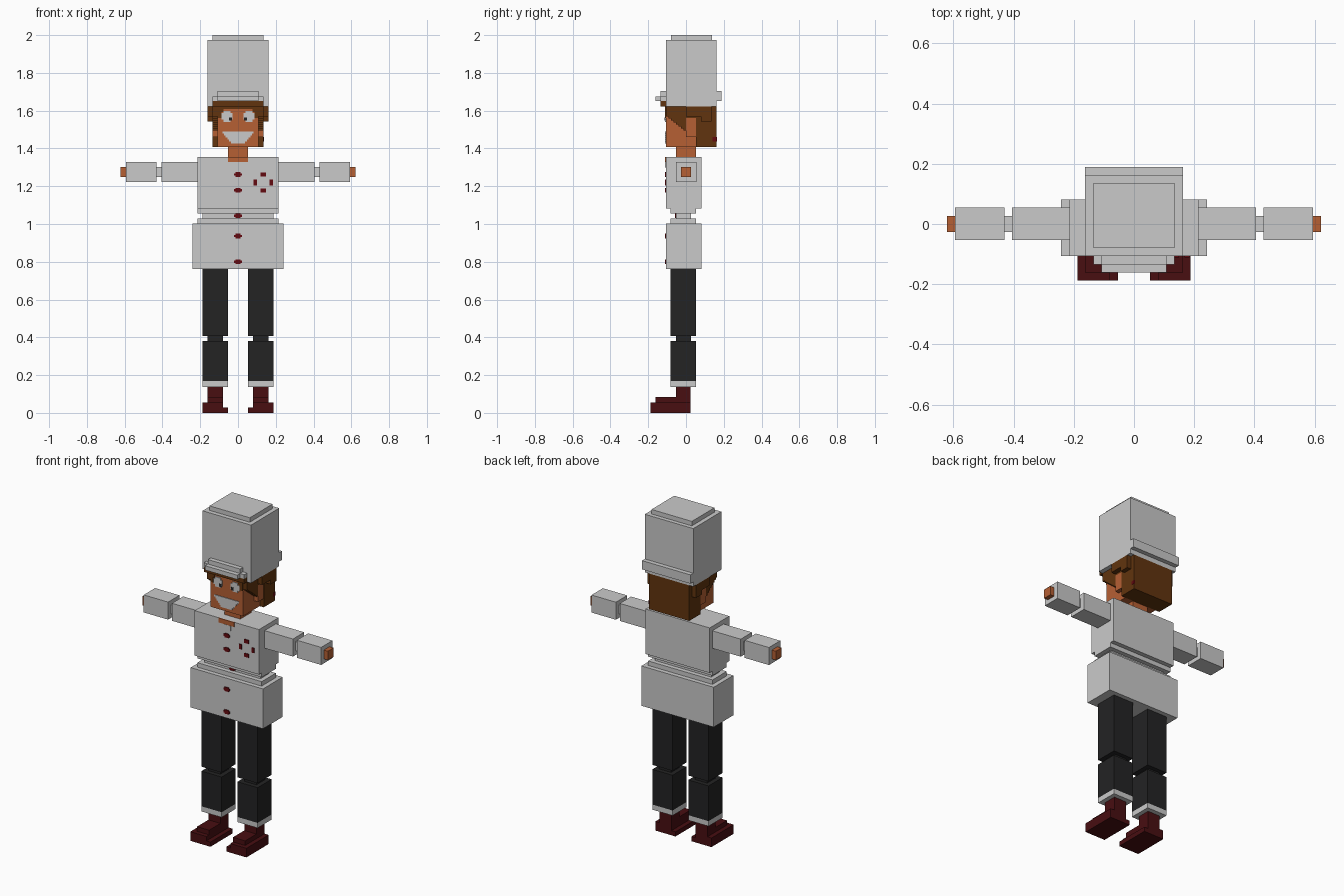
import bpy, bmesh


def material(name, r, g, b):
    m = bpy.data.materials.new(name)
    lin = [((c / 255 + 0.055) / 1.055) ** 2.4 if c > 10 else c / 255 / 12.92 for c in (r, g, b)]
    m.diffuse_color = (*lin, 1)
    return m


WHITE = material("white cloth", 202, 202, 202)
SKIN = material("skin", 182, 96, 52)
BROWN = material("brown hair", 97, 52, 14)
BLACK = material("black trousers", 35, 35, 36)
SHOE = material("dark red leather", 72, 14, 17)
RED = material("red button", 100, 10, 16)


def finish(name, bm, mat):
    bmesh.ops.recalc_face_normals(bm, faces=bm.faces)
    me = bpy.data.meshes.new(name)
    bm.to_mesh(me)
    bm.free()
    me.materials.append(mat)
    ob = bpy.data.objects.new(name, me)
    bpy.context.collection.objects.link(ob)
    return ob


def boxes(name, mat, *spans, mirror=False):
    """Each span is x0, x1, y0, y1, z0, z1."""
    bm = bmesh.new()
    for s in spans:
        for sx in ((1, -1) if mirror else (1,)):
            vs = bmesh.ops.create_cube(bm, size=1)["verts"]
            for v in vs:
                v.co = [(s[i] + s[i + 1]) / 2 + c * (s[i + 1] - s[i])
                        for i, c in zip((0, 2, 4), v.co)]
                v.co.x *= sx
    return finish(name, bm, mat)


def plate(x, z, w, h, y=-0.107, t=0.004):
    """Span of a thin painted plate on a front face at depth y."""
    return (x - w / 2, x + w / 2, y - t, y + 0.002, z - h / 2, z + h / 2)


# hat with stepped top, back band and front brim
boxes("hat", WHITE,
      (-.162, .162, -.107, .162, 1.622, 1.973),
      (-.135, .135, -.08, .137, 1.973, 2.0))
boxes("hat_back_band", WHITE, (-.162, .162, .162, .189, 1.65, 1.703))
boxes("hat_brim", WHITE,
      (-.135, .135, -.134, -.107, 1.65, 1.676),
      (-.108, .108, -.134, -.107, 1.676, 1.703),
      (-.108, .108, -.161, -.134, 1.65, 1.676))

# head, ears and neck
boxes("face", SKIN, (-.108, .108, -.107, .054, 1.407, 1.622))
boxes("ears", SKIN, (.108, .134, 0, .054, 1.46, 1.56), mirror=True)
boxes("neck", SKIN, (-.053, .053, -.054, .053, 1.35, 1.407))

# hair: back block, fringe, side bumps
boxes("back_hair", BROWN, (-.135, .135, .054, .162, 1.407, 1.622))
boxes("fringe", BROWN, (-.135, .135, -.134, -.107, 1.622, 1.65),
      plate(0, 1.615, .216, .014))
boxes("temples", BROWN, plate(.098, 1.59, .02, .06), plate(.084, 1.603, .012, .02),
      mirror=True)
boxes("hair_bumps", BROWN, (.134, .162, 0, .135, 1.57, 1.622),
      (.134, .162, .08, .135, 1.543, 1.57), mirror=True)
# sideburns step down toward the ears
N = 8
boxes("side_hair", BROWN,
      *[(.106, .134, -.107 + i * .107 / N, -.107 + (i + 1) * .107 / N,
         1.57 - i * .085 / N, 1.622) for i in range(N)],
      (.106, .134, 0, .054, 1.56, 1.622), mirror=True)
boxes("hair_bead", RED, (.132, .137, .14, .164, 1.438, 1.46))

# eyes, pupils and smile
boxes("eyes", WHITE, plate(.058, 1.57, .058, .034), plate(.058, 1.57, .036, .058),
      mirror=True)
boxes("pupils", BLACK, plate(.04, 1.556, .017, .018, t=.006),
      plate(-.04, 1.556, .017, .018, t=.006))
boxes("smile", WHITE, *[plate(0, 1.484 - i * .0105, .166 - i * .018, .0105)
                        for i in range(6)])

# torso, waist and hips
boxes("torso", WHITE, (-.215, .215, -.107, .081, 1.083, 1.355))
boxes("waist", WHITE, (-.215, .215, -.081, .054, 1.056, 1.083),
      (-.188, .188, -.054, .027, 1.03, 1.056),
      (-.215, .215, -.081, .054, 1.003, 1.03))
boxes("hips", WHITE, (-.242, .242, -.107, .081, .762, 1.003))
boxes("open_neckline", SKIN, plate(0, 1.342, .104, .027))
boxes("collar_tab", WHITE, plate(0, 1.313, .054, .03))


def dot(x, z, y=-0.107):
    return [plate(x, z, .042, .012, y), plate(x, z, .026, .025, y)]


# buttons and ring badge
boxes("buttons", RED, *dot(0, 1.262), *dot(0, 1.178), *dot(0, 1.043, -.054),
      *dot(0, .937), *dot(0, .80))
boxes("badge", RED, *[plate(.134 + dx, 1.22 + dz, w, h) for dx, dz, w, h in
                      ((0, .042, .03, .022), (0, -.042, .03, .022),
                       (.042, 0, .018, .03), (-.042, 0, .018, .03))])

# arms held out sideways
boxes("arms", WHITE, (.215, .405, -.053, .055, 1.222, 1.328),
      (.405, .431, -.027, .027, 1.248, 1.302),
      (.431, .594, -.053, .055, 1.222, 1.328), mirror=True)
boxes("hands", SKIN, (.594, .621, -.027, .027, 1.248, 1.302), mirror=True)

# trouser legs with narrow knees, and cuffs
boxes("trousers", BLACK, (.053, .188, -.081, .053, .408, .762),
      (.08, .161, -.054, .027, .381, .408),
      (.053, .188, -.081, .053, .168, .381), mirror=True)
boxes("cuffs", WHITE, (.053, .188, -.081, .053, .137, .168), mirror=True)

# shoes: ankle, stepped toe and sole
boxes("shoes", SHOE, (.08, .161, -.054, .025, .083, .137),
      (.08, .161, -.162, .025, .055, .083),
      (.08, .188, -.188, .025, .028, .055),
      (.053, .188, -.188, .025, 0, .028), mirror=True)
